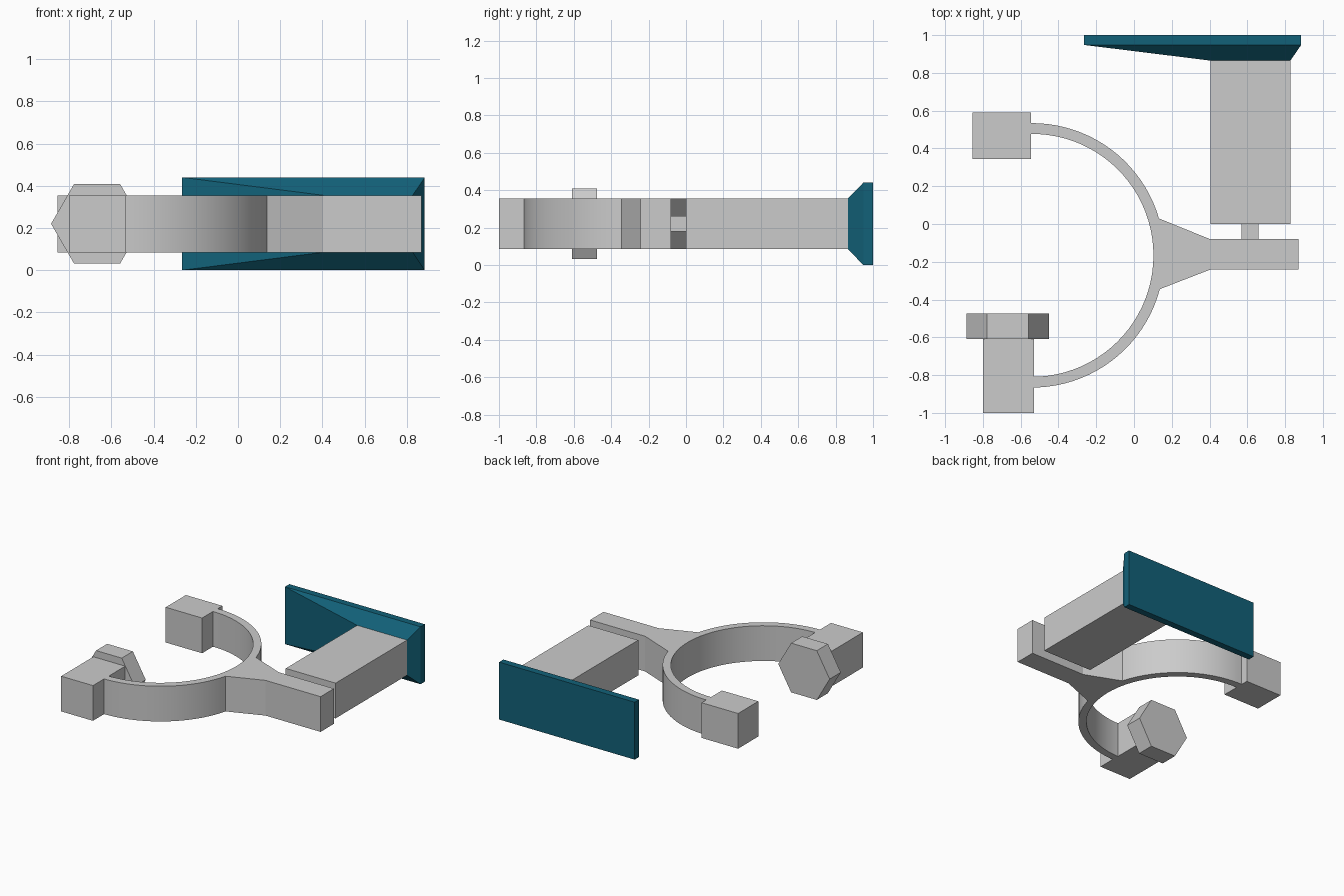
import bpy, bmesh
from math import sin, cos, radians

if "Cube" in bpy.data.objects:
    bpy.data.objects.remove(bpy.data.objects["Cube"])

Z0, Z1 = 0.085, 0.355          # common height range of the grey parts
ZM = (Z0 + Z1) / 2


def finish(name, bm, material=None):
    bmesh.ops.recalc_face_normals(bm, faces=bm.faces)
    mesh = bpy.data.meshes.new(name)
    bm.to_mesh(mesh)
    bm.free()
    obj = bpy.data.objects.new(name, mesh)
    bpy.context.collection.objects.link(obj)
    if material:
        mesh.materials.append(material)
    return obj


def loft(name, rings, material=None):
    """Closed solid through rings that have equal point counts."""
    bm = bmesh.new()
    rows = [[bm.verts.new(p) for p in ring] for ring in rings]
    n = len(rows[0])
    for a, b in zip(rows, rows[1:]):
        for i in range(n):
            j = (i + 1) % n
            bm.faces.new((a[i], a[j], b[j], b[i]))
    bm.faces.new(rows[0])
    bm.faces.new(rows[-1])
    return finish(name, bm, material)


def rect(y, x0, x1, z0, z1):
    return [(x0, y, z0), (x1, y, z0), (x1, y, z1), (x0, y, z1)]


def box(name, x0, x1, y0, y1, z0=Z0, z1=Z1):
    return loft(name, [rect(y0, x0, x1, z0, z1), rect(y1, x0, x1, z0, z1)])


def arc(r, a0, a1, n, cx=-0.54, cy=-0.166):
    steps = [radians(a0 + (a1 - a0) * i / n) for i in range(n + 1)]
    return [(cx + r * cos(a), cy + r * sin(a)) for a in steps]


# Curved clamp band with its flared arm, one extruded outline
arm = [(0.402, -0.08), (0.87, -0.08), (0.87, -0.242), (0.402, -0.242)]
outline = (arc(0.70, 91, 16.2, 20) + arm + arc(0.70, -14.8, -91, 20)
           + arc(0.643, -91, 91, 44))
band = loft("clamp_band_and_arm", [[(x, y, z) for x, y in outline] for z in (Z0, Z1)])
bpy.context.view_layer.objects.active = band
band.select_set(True)
bpy.ops.object.shade_smooth_by_angle(angle=radians(12))

# End blocks of the band
box("upper_end_block", -0.855, -0.546, 0.345, 0.59)
box("lower_end_block", -0.80, -0.53, -1.0, -0.61)

# Hexagonal bolt head on the lower block
hexagon = [(-0.668 + 0.218 * cos(radians(60 * i)), ZM + 0.218 * sin(radians(60 * i)))
           for i in range(6)]
loft("hex_head", [[(x, y, z) for x, z in hexagon] for y in (-0.61, -0.475)])

# Neck and main body
box("neck", 0.57, 0.66, -0.08, 0.0, 0.178, 0.263)
box("main_body", 0.405, 0.828, 0.0, 0.865)

# Coloured end plate, tapering down to the body
teal = bpy.data.materials.new("teal")
teal.diffuse_color = (0.006, 0.12, 0.19, 1)
teal.use_nodes = True
teal.node_tree.nodes["Principled BSDF"].inputs["Base Color"].default_value = teal.diffuse_color
loft("end_plate", [rect(0.865, 0.405, 0.828, Z0, Z1),
                   rect(0.948, -0.265, 0.885, 0.0, 0.44),
                   rect(1.0, -0.265, 0.885, 0.0, 0.44)], teal)
